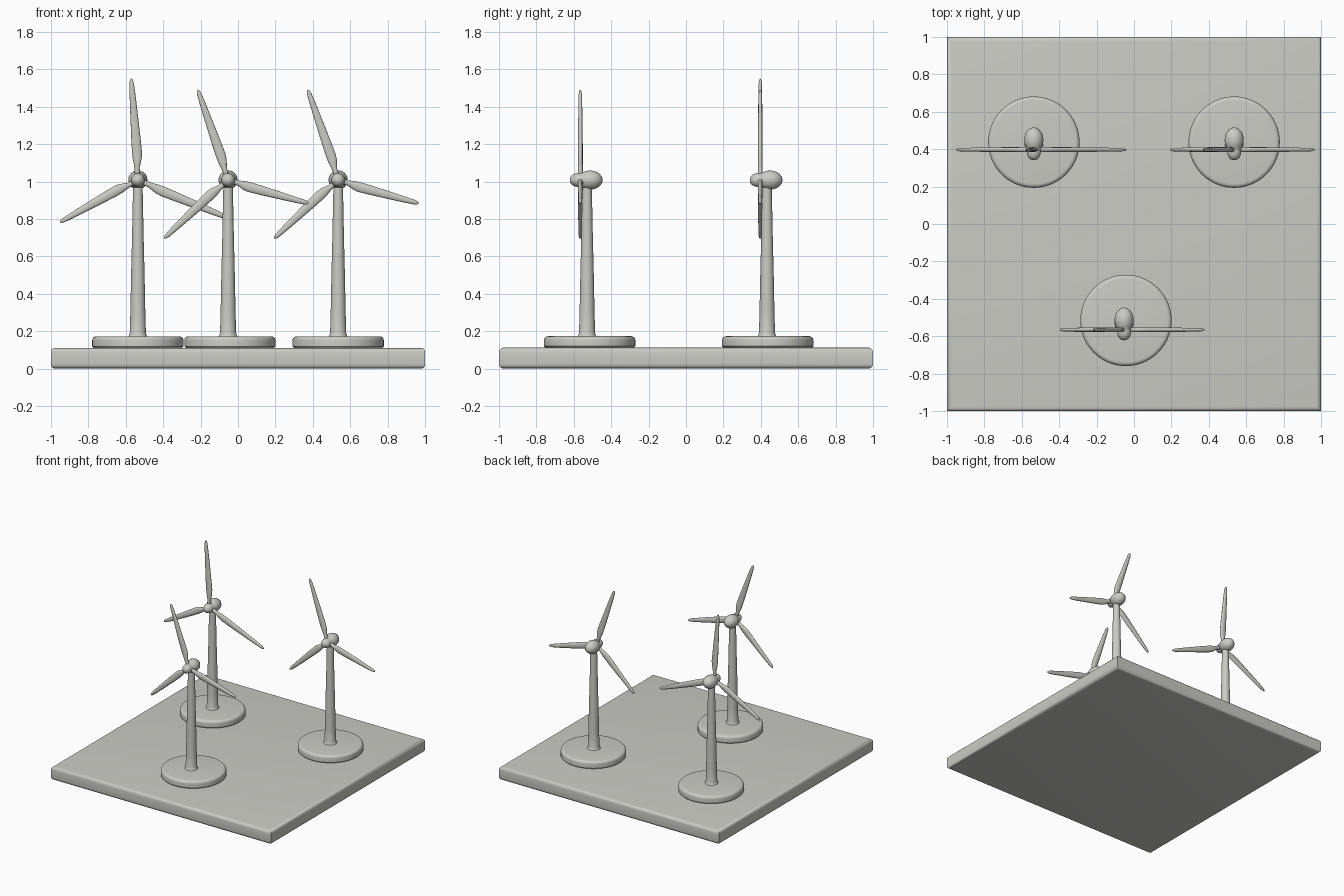
import bpy, bmesh, math
from mathutils import Matrix, Vector

if "Cube" in bpy.data.objects:
    bpy.data.objects.remove(bpy.data.objects["Cube"])

mat = bpy.data.materials.new("warm_grey")
mat.diffuse_color = (0.6, 0.6, 0.56, 1)
mat.use_nodes = True
mat.node_tree.nodes["Principled BSDF"].inputs["Base Color"].default_value = mat.diffuse_color


def finish(name, bm, angle=40):
    bmesh.ops.recalc_face_normals(bm, faces=bm.faces)
    me = bpy.data.meshes.new(name)
    bm.to_mesh(me)
    bm.free()
    me.materials.append(mat)
    ob = bpy.data.objects.new(name, me)
    bpy.context.collection.objects.link(ob)
    bpy.ops.object.select_all(action='DESELECT')
    bpy.context.view_layer.objects.active = ob
    ob.select_set(True)
    bpy.ops.object.shade_smooth_by_angle(angle=math.radians(angle))
    return ob


def loft(name, rings, matrix, n=32):
    """Skin elliptical rings (height, half width, half depth, sideways shift) and cap the ends."""
    bm = bmesh.new()
    loops = []
    for h, a, b, s in rings:
        loops.append([bm.verts.new(matrix @ Vector((s + a * math.cos(t), b * math.sin(t), h)))
                      for t in (2 * math.pi * i / n for i in range(n))])
    for lo, hi in zip(loops, loops[1:]):
        for i in range(n):
            j = (i + 1) % n
            bm.faces.new((lo[i], lo[j], hi[j], hi[i]))
    bm.faces.new(loops[0])
    bm.faces.new(loops[-1])
    return finish(name, bm)


def lathe(name, profile, matrix, n=32):
    return loft(name, [(h, r, r, 0) for r, h in profile], matrix, n)


# Square ground slab, long edges rounded, corners left sharp
bm = bmesh.new()
bmesh.ops.create_cube(bm, size=1, matrix=Matrix.Translation((0, 0, 0.056)) @ Matrix.Diagonal((2, 2, 0.112, 1)))
edges = [e for e in bm.edges if abs(e.verts[0].co.z - e.verts[1].co.z) < 1e-5]
bmesh.ops.bevel(bm, geom=edges, offset=0.026, segments=5, profile=0.5, affect='EDGES')
finish("ground_slab", bm)

# Profiles as (radius, height)
R, Z0, Z1, C = 0.244, 0.108, 0.173, 0.022
arc = [math.radians(a) for a in range(0, 91, 18)]
disc = ([(R - 0.012, Z0), (R, Z0 + 0.012)]
        + [(R - C + C * math.cos(a), Z1 - C + C * math.sin(a)) for a in arc])
tower = [(0.054, 0.168), (0.048, 0.176), (0.043, 0.19), (0.040, 0.3), (0.036, 0.5),
         (0.031, 0.7), (0.027, 0.9), (0.025, 0.99)]
nacelle = [(0.004, -0.092), (0.016, -0.089), (0.027, -0.080), (0.034, -0.066), (0.037, -0.050),
           (0.036, -0.038), (0.037, -0.030), (0.044, -0.018), (0.049, -0.002), (0.051, 0.015),
           (0.049, 0.035), (0.043, 0.053), (0.032, 0.068), (0.018, 0.079), (0.004, 0.083)]
# Blade rings: fraction of length, half width, half depth, sideways shift
blade = [(0.03, 0.014, 0.013, 0), (0.12, 0.014, 0.013, 0), (0.16, 0.018, 0.013, 0.002),
         (0.21, 0.024, 0.013, 0.004), (0.27, 0.0265, 0.013, 0.005), (0.4, 0.025, 0.013, 0.004),
         (0.55, 0.022, 0.012, 0.003), (0.7, 0.019, 0.011, 0.002), (0.85, 0.0155, 0.010, 0.001),
         (0.95, 0.012, 0.009, 0), (0.985, 0.008, 0.006, 0), (1.0, 0.002, 0.002, 0)]

# Turbines: name, disc centre, tower centre, blade tips relative to the hub (x, z)
tips_a = [(-0.035, 0.542), (-0.415, -0.225), (0.493, -0.207)]
tips_b = [(-0.162, 0.482), (0.43, -0.125), (-0.342, -0.312)]
turbines = [("left", (-0.535, 0.437), (-0.535, 0.433), tips_a),
            ("right", (0.535, 0.437), (0.535, 0.433), tips_b),
            ("front", (-0.043, -0.515), (-0.053, -0.529), tips_b)]
HUB_Z, ROTOR_Y = 1.008, -0.036

for name, d, t, tips in turbines:
    lathe(name + "_foundation_disc", disc, Matrix.Translation((*d, 0)), 64)
    lathe(name + "_tower", tower, Matrix.Translation((*t, 0)))
    hub = Matrix.Translation((*t, HUB_Z))
    lathe(name + "_nacelle", nacelle, hub @ Matrix.Rotation(-math.pi / 2, 4, 'X'))
    for i, (x, z) in enumerate(tips):
        length = math.hypot(x, z)
        place = hub @ Matrix.Translation((0, ROTOR_Y, 0)) @ Matrix.Rotation(math.atan2(x, z), 4, 'Y')
        loft(f"{name}_blade_{i + 1}", [(f * length, a, b, s) for f, a, b, s in blade], place, 20)
